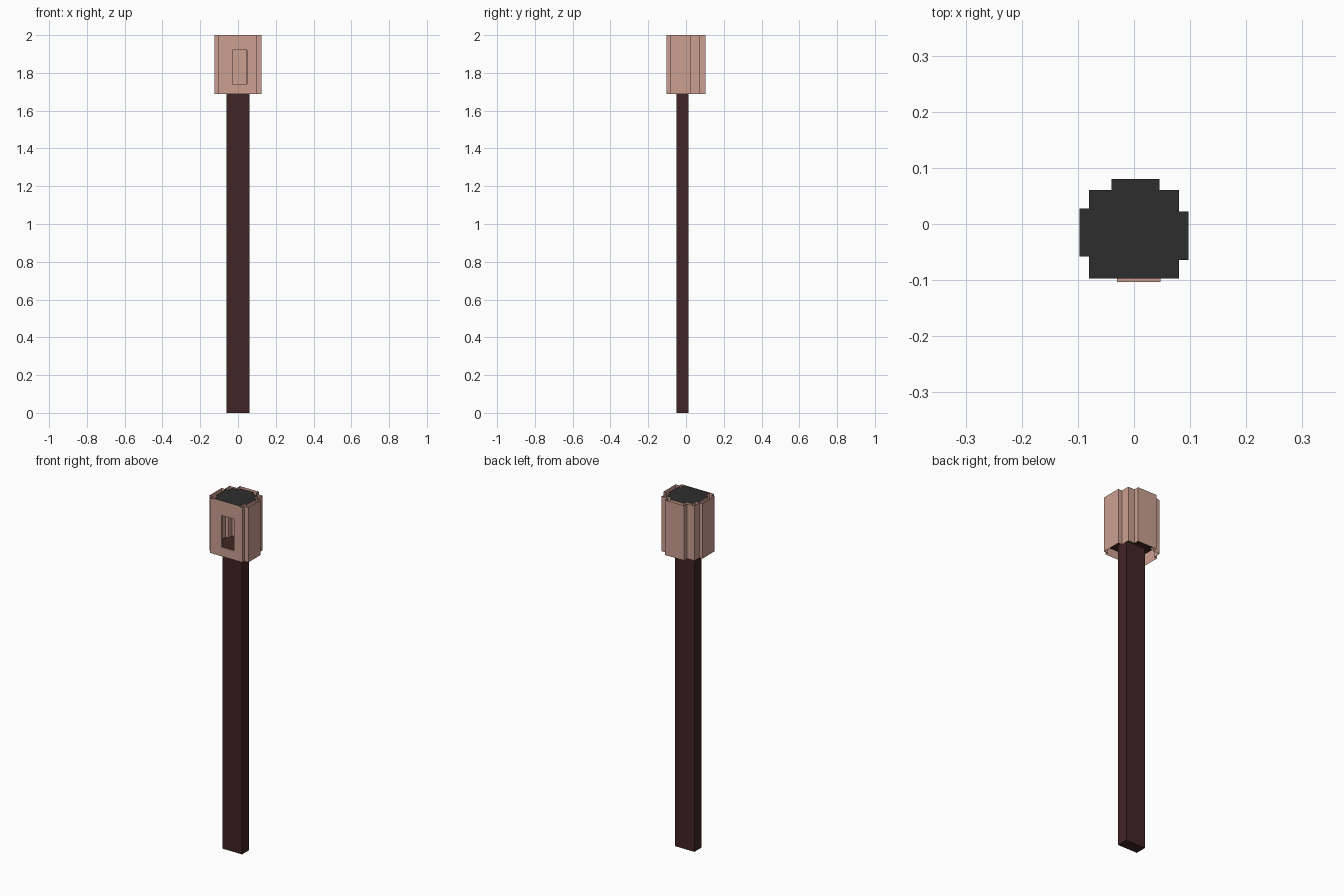
import bpy

cube = bpy.data.objects.get("Cube")
if cube:
    bpy.data.objects.remove(cube, do_unlink=True)


def material(name, color):
    m = bpy.data.materials.new(name)
    m.use_nodes = True
    m.diffuse_color = (*color, 1)
    m.node_tree.nodes["Principled BSDF"].inputs["Base Color"].default_value = (*color, 1)
    return m


PINK = material("pale clay", (0.60, 0.35, 0.28))
BROWN = material("dark brown", (0.053, 0.018, 0.018))
BLACK = material("charcoal", (0.027, 0.027, 0.027))


def mesh_object(name, verts, faces, mat):
    me = bpy.data.meshes.new(name)
    me.from_pydata(verts, [], faces)
    me.materials.append(mat)
    ob = bpy.data.objects.new(name, me)
    bpy.context.collection.objects.link(ob)
    return ob


def stepped_outline(core, left, right, back):
    """Rectangle with raised panels on three sides, starting along the front edge."""
    x0, x1, y0, y1 = core
    lx, la, lb = left
    rx, ra, rb = right
    by, ba, bb = back
    return [(x0, y0), (x1, y0), (x1, ra), (rx, ra), (rx, rb), (x1, rb), (x1, y1),
            (bb, y1), (bb, by), (ba, by), (ba, y1), (x0, y1),
            (x0, lb), (lx, lb), (lx, la), (x0, la)]


WIN = (-0.03, 0.047, 1.74, 1.92)
TOP, FLOOR, RIM = 2.0, 1.73, 1.688


def rect(x0, x1, z0, z1, y):
    return [(x0, y, z0), (x1, y, z0), (x1, y, z1), (x0, y, z1)]


def shell(name, outline, z0, z1, inward=False):
    """Thin walls along the outline, with a window in the front one."""
    n = len(outline)
    verts = [(x, y, z) for z in (z0, z1) for x, y in outline]
    faces = [(i, (i + 1) % n, (i + 1) % n + n, i + n) for i in range(1, n)]
    # front wall as a frame around the window
    base = len(verts)
    verts += rect(*WIN, outline[0][1])
    corners = (0, 1, n + 1, n)
    for i in range(4):
        j = (i + 1) % 4
        faces.append((corners[i], corners[j], base + j, base + i))
    if inward:
        faces = [f[::-1] for f in faces]
    return mesh_object(name, verts, faces, PINK)


outer = stepped_outline((-0.105, 0.10, -0.103, 0.075),
                        (-0.124, -0.08, 0.03), (0.124, -0.085, 0.026),
                        (0.103, -0.06, 0.06))
inner = stepped_outline((-0.08, 0.08, -0.097, 0.061),
                        (-0.097, -0.058, 0.028), (0.097, -0.064, 0.022),
                        (0.08, -0.04, 0.045))

# Head: outer casing, inner lining and the window reveal between them
shell("outer_casing", outer, RIM, TOP)
shell("inner_lining", inner, FLOOR, TOP, inward=True)
mesh_object("window_reveal",
            rect(*WIN, outer[0][1]) + rect(*WIN, inner[0][1]),
            [(i, (i + 1) % 4, (i + 1) % 4 + 4, i + 4) for i in range(4)], PINK)

# Flat top cover and chamber floor
ring = tuple(range(len(inner)))
mesh_object("top_cover", [(x, y, TOP) for x, y in inner], [ring], BLACK)
mesh_object("chamber_floor", [(x, y, FLOOR) for x, y in inner], [ring], BROWN)

# Handle
bpy.ops.mesh.primitive_cube_add(size=1, location=(0, -0.019, FLOOR / 2))
handle = bpy.context.object
handle.name = "handle"
handle.scale = (0.122, 0.063, FLOOR)
bpy.ops.object.transform_apply(location=False, rotation=False, scale=True)
handle.data.materials.append(BROWN)
